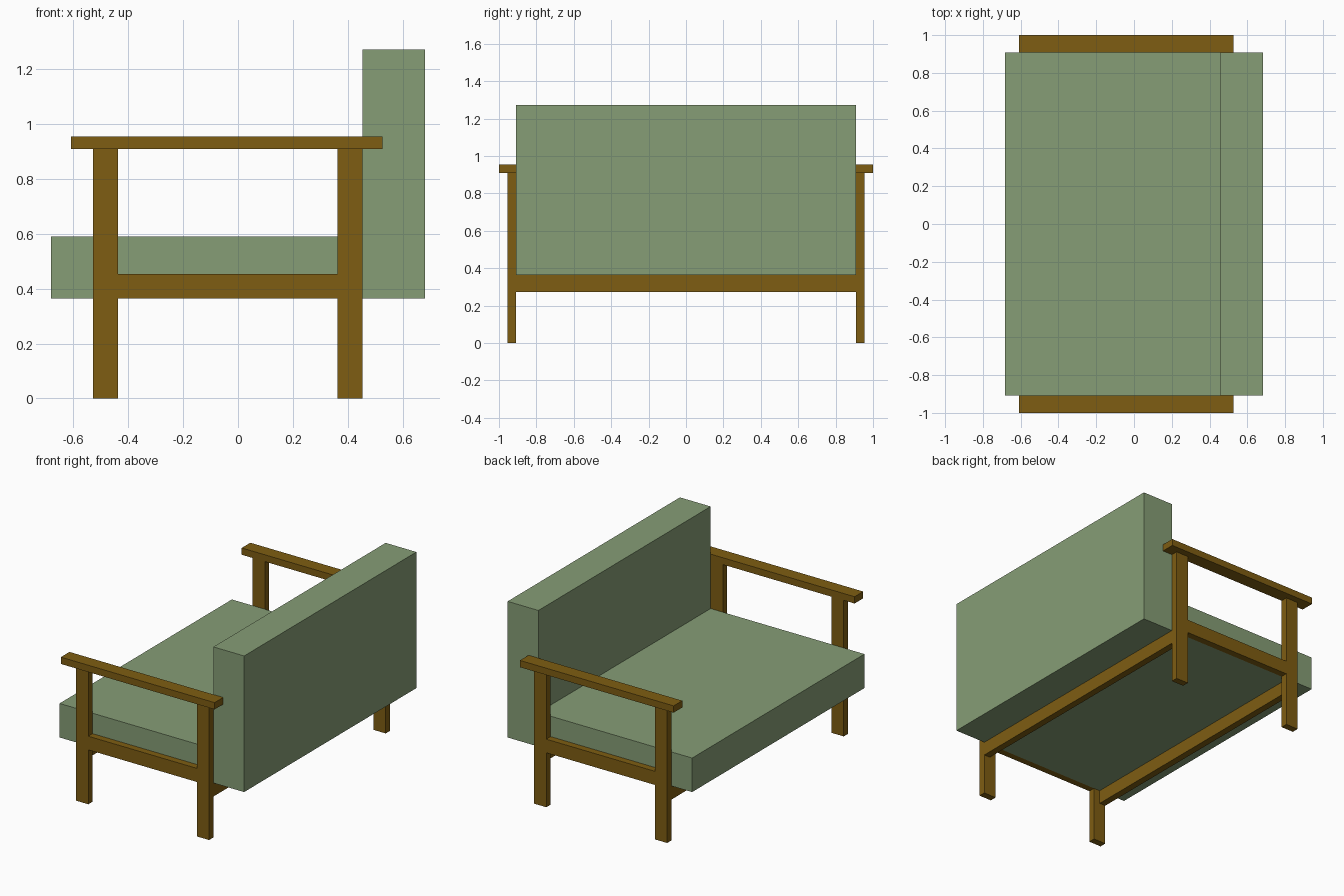
import bpy, bmesh
from mathutils import Vector

if "Cube" in bpy.data.objects:
    bpy.data.objects.remove(bpy.data.objects["Cube"])

U = 2 / 44  # design module: leg thickness


def material(name, rgb):
    m = bpy.data.materials.new(name)
    m.diffuse_color = (*rgb, 1)
    m.use_nodes = True
    m.node_tree.nodes["Principled BSDF"].inputs["Base Color"].default_value = m.diffuse_color
    return m


wood = material("wood", (0.21, 0.11, 0.006))
fabric = material("green_fabric", (0.24, 0.34, 0.18))


def box(name, x, y, z, mat, mirror=False):
    """Box from (min, max) ranges; optionally mirrored across y = 0."""
    lo, hi = Vector((x[0], y[0], z[0])), Vector((x[1], y[1], z[1]))
    bm = bmesh.new()
    bmesh.ops.create_cube(bm, size=1)
    bmesh.ops.scale(bm, vec=hi - lo, verts=bm.verts)
    mesh = bpy.data.meshes.new(name)
    bm.to_mesh(mesh)
    bm.free()
    # bake the position so the mirror plane stays at the world origin
    for v in mesh.vertices:
        v.co += (lo + hi) / 2
    mesh.materials.append(mat)
    ob = bpy.data.objects.new(name, mesh)
    bpy.context.collection.objects.link(ob)
    if mirror:
        mod = ob.modifiers.new("mirror", 'MIRROR')
        mod.use_axis = (False, True, False)
        mod.use_mirror_merge = False
    return ob


inner, outer = 20 * U, 21 * U
front_leg = (-0.529, -0.438)
back_leg = (8 * U, 10 * U)

# Cushions
box("seat_cushion", (-15 * U, 10 * U), (-inner, inner), (8 * U, 13 * U), fabric)
box("back_cushion", (10 * U, 15 * U), (-inner, inner), (8 * U, 28 * U), fabric)

# Side frames: legs, side rails and armrests
box("front_legs", front_leg, (inner, outer), (0, 20 * U), wood, True)
box("back_legs", back_leg, (inner, outer), (0, 20 * U), wood, True)
box("side_rails", (front_leg[1], back_leg[0]), (inner, outer), (8 * U, 10 * U), wood, True)
box("armrests", (-0.609, 0.527), (inner, 22 * U), (20 * U, 21 * U), wood, True)

# Long rails under the seat, flush with the outer leg faces
for name, x0 in (("front_rail", front_leg[0]), ("back_rail", back_leg[1] - U)):
    box(name, (x0, x0 + U), (-inner, inner), (6 * U, 8 * U), wood)
